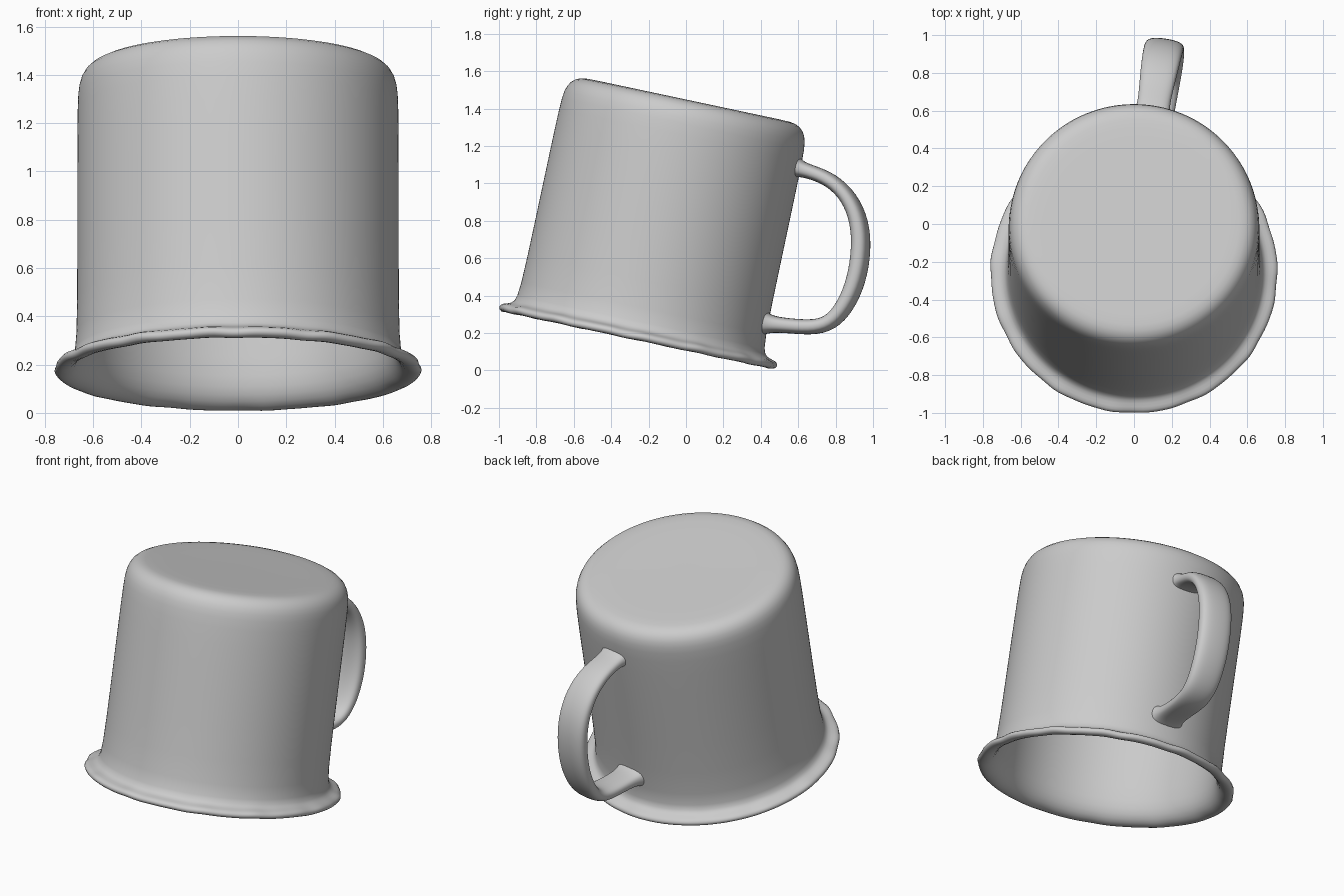
import bpy, bmesh, math
from mathutils import Matrix, Vector

if "Cube" in bpy.data.objects:
    bpy.data.objects.remove(bpy.data.objects["Cube"])

# The mug stands upside down on its rim and leans back by 12 degrees
TILT = math.radians(12)
PLACE = Matrix.Translation((0, -0.26, 0.17)) @ Matrix.Rotation(-TILT, 4, 'X')


def loft(name, rings, cap_end=False, levels=1):
    """Skin a list of closed rings into a smooth object."""
    bm = bmesh.new()
    loops = [[bm.verts.new(p) for p in ring] for ring in rings]
    n = len(loops[0])
    for a, b in zip(loops, loops[1:]):
        for i in range(n):
            j = (i + 1) % n
            bm.faces.new((a[i], a[j], b[j], b[i]))
    if cap_end:
        bm.faces.new(loops[0])
        bm.faces.new(loops[-1])
    bmesh.ops.recalc_face_normals(bm, faces=bm.faces)
    mesh = bpy.data.meshes.new(name)
    bm.to_mesh(mesh)
    bm.free()
    mesh.shade_smooth()
    obj = bpy.data.objects.new(name, mesh)
    bpy.context.collection.objects.link(obj)
    obj.matrix_world = PLACE
    if levels:
        mod = obj.modifiers.new("smooth", 'SUBSURF')
        mod.levels = mod.render_levels = levels
    return obj


# Cup: one revolved profile (radius, height), inside floor -> lip -> outside base
profile = [(0.02, 1.265), (0.30, 1.265), (0.54, 1.262), (0.605, 1.235),
           (0.632, 1.17), (0.636, 0.95), (0.636, 0.5), (0.637, 0.16),
           (0.645, 0.07), (0.675, 0.012), (0.715, -0.010), (0.748, -0.010),
           (0.764, 0.010), (0.752, 0.032), (0.715, 0.040), (0.684, 0.056),
           (0.667, 0.11), (0.666, 0.5), (0.666, 0.9), (0.665, 1.14),
           (0.660, 1.215), (0.638, 1.272), (0.590, 1.302), (0.53, 1.305),
           (0.30, 1.303), (0.02, 1.303)]
SIDES = 96
rings = []
for r, h in profile:
    ring = []
    for i in range(SIDES):
        a = 2 * math.pi * i / SIDES
        # the hammered lip is slightly uneven
        k = max(0, (r - 0.68) / 0.08)
        wob = k * (0.003 * math.sin(17 * a) + 0.002 * math.sin(29 * a + 1))
        ring.append(((r + wob) * math.cos(a), (r + wob) * math.sin(a),
                     h + wob * 0.8))
    rings.append(ring)
loft("cup", rings, cap_end=True, levels=1)

# Handle: flat strap swept along a path (y, z, half thickness, half width)
path = [(0.598, 1.085, 0.056, 0.100), (0.635, 1.070, 0.038, 0.085),
        (0.76, 1.033, 0.040, 0.095), (0.865, 0.950, 0.042, 0.103),
        (0.930, 0.830, 0.047, 0.106), (0.952, 0.690, 0.050, 0.106),
        (0.935, 0.520, 0.050, 0.106), (0.885, 0.375, 0.047, 0.104),
        (0.805, 0.262, 0.044, 0.100), (0.71, 0.225, 0.042, 0.095),
        (0.57, 0.235, 0.040, 0.090), (0.47, 0.245, 0.044, 0.092),
        (0.425, 0.250, 0.064, 0.110)]
inverse = PLACE.inverted()
turn = Matrix.Rotation(math.radians(-8.6), 4, 'Z')
centres = [inverse @ Vector((0, y, z)) for y, z, t, w in path]
rings = []
for i, (y, z, t, w) in enumerate(path):
    along = centres[min(i + 1, len(path) - 1)] - centres[max(i - 1, 0)]
    if i in (0, len(path) - 1):
        along = Vector((0, -1 if i else 1, 0))   # ends sit flat on the wall
    normal = Vector((1, 0, 0)).cross(along.normalized())
    ring = []
    for s in range(16):
        a = 2 * math.pi * s / 16
        c, d = math.cos(a), math.sin(a)
        x = w * math.copysign(abs(c) ** 0.75, c)
        n = t * math.copysign(abs(d) ** 0.75, d)
        ring.append(turn @ (centres[i] * 1.0 + Vector((x, 0, 0)) + normal * n))
    rings.append(ring)
loft("handle", rings, levels=2)
